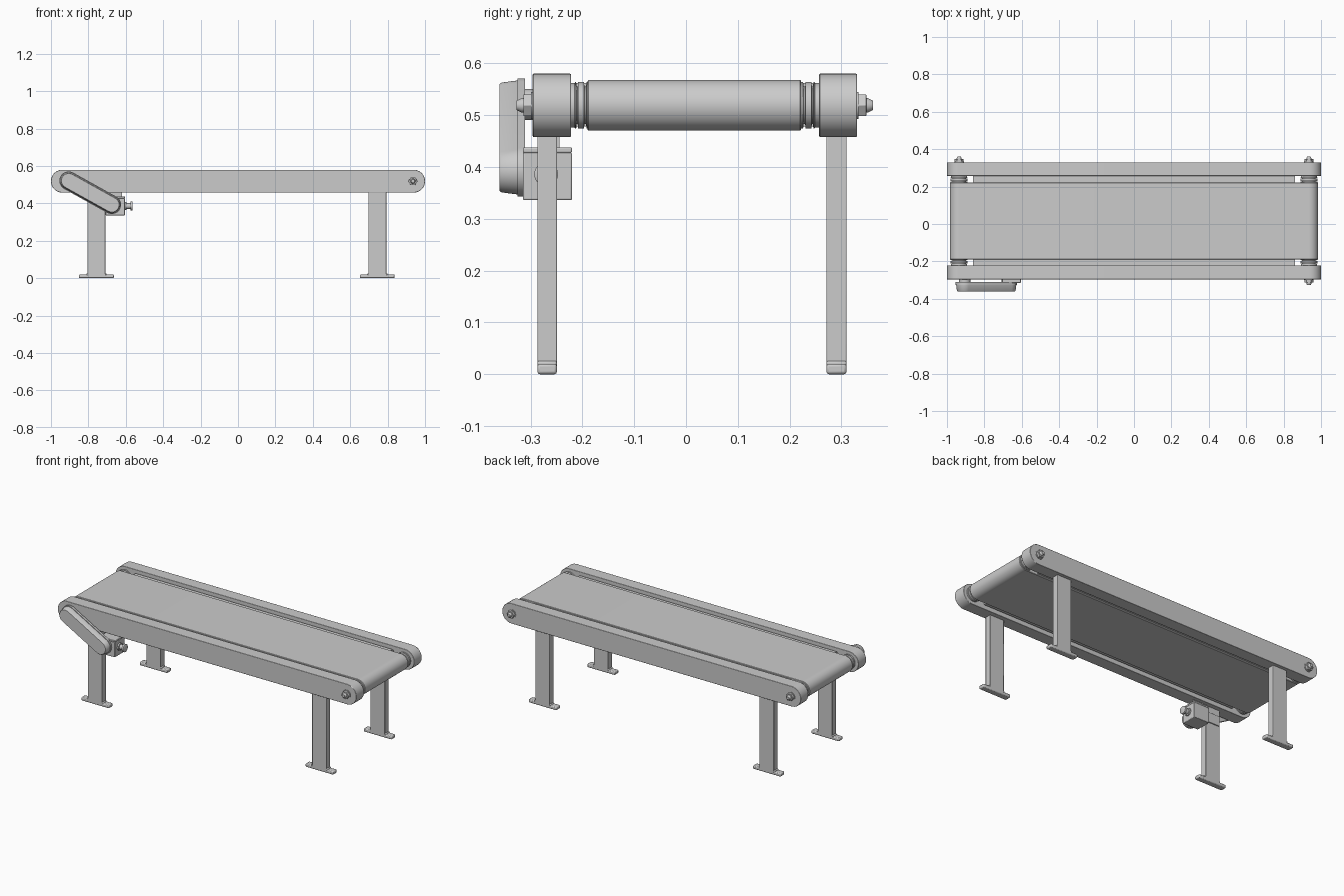
import bpy, bmesh, math

if "Cube" in bpy.data.objects:
    bpy.data.objects.remove(bpy.data.objects["Cube"])

YC = 0.017   # centre line of the conveyor frame
ZA = 0.519   # roller axis height
XA = 0.935   # roller axis distance from centre


def finish(name, bm, bevel=0.0, segments=2):
    bmesh.ops.recalc_face_normals(bm, faces=bm.faces)
    me = bpy.data.meshes.new(name)
    bm.to_mesh(me)
    bm.free()
    ob = bpy.data.objects.new(name, me)
    bpy.context.collection.objects.link(ob)
    bpy.context.view_layer.objects.active = ob
    bpy.ops.object.select_all(action='DESELECT')
    ob.select_set(True)
    if bevel:
        m = ob.modifiers.new("edge", 'BEVEL')
        m.width, m.segments, m.limit_method = bevel, segments, 'ANGLE'
        m.angle_limit = math.radians(50)
    bpy.ops.object.shade_smooth_by_angle(angle=math.radians(35))
    return ob


def outline(c1, c2, r, n):
    """Circle around c1, or a stadium around both centres when they differ."""
    if c1 == c2:
        return [(c1[0] + r * math.cos(2 * math.pi * i / n),
                 c1[1] + r * math.sin(2 * math.pi * i / n)) for i in range(n)]
    a0 = math.atan2(c2[1] - c1[1], c2[0] - c1[0])
    pts = []
    for c, start in ((c2, a0 - math.pi / 2), (c1, a0 + math.pi / 2)):
        for i in range(n // 2 + 1):
            a = start + math.pi * i / (n // 2)
            pts.append((c[0] + r * math.cos(a), c[1] + r * math.sin(a)))
    return pts


def loft(name, profile, c1, c2=None, n=48, axis='y', bevel=0.0):
    """Stack outlines given as (position, radius) along an axis."""
    bm = bmesh.new()
    rings = []
    for d, r in profile:
        rings.append([bm.verts.new((u, d, v) if axis == 'y' else (d, u, v))
                      for u, v in outline(c1, c2 or c1, r, n)])
    for a, b in zip(rings, rings[1:]):
        for i in range(len(a)):
            j = (i + 1) % len(a)
            bm.faces.new((a[i], a[j], b[j], b[i]))
    bm.faces.new(rings[0])
    bm.faces.new(rings[-1])
    return finish(name, bm, bevel)


def box(name, x, y, z, bevel=0.0):
    bm = bmesh.new()
    bmesh.ops.create_cube(bm, size=1)
    for v in bm.verts:
        for k, (lo, hi) in enumerate((x, y, z)):
            v.co[k] = lo if v.co[k] < 0 else hi
    return finish(name, bm, bevel)


L, R = (-XA, ZA), (XA, ZA)

# Side rails
for side, y0, y1 in (("front", -0.296, -0.222), ("back", 0.257, 0.330)):
    loft(side + "_rail", [(y0, 0.061), (y1, 0.061)], (-0.939, ZA), (0.939, ZA), bevel=0.002)

# Belt and the bed that carries it
loft("belt", [(-0.190, 0.047), (-0.188, 0.049), (0.220, 0.049), (0.222, 0.047)], L, R, n=64)
box("belt_bed", (-0.86, 0.86), (-0.214, 0.249), (0.478, 0.562))
for side, y0, y1 in (("front", -0.222, -0.214), ("back", 0.249, 0.257)):
    box(side + "_bed_edge", (-0.86, 0.86), (y0, y1), (0.485, 0.555))

# Rollers with grooved ends
half = [(0.2395, 0.043), (0.232, 0.043), (0.231, 0.045), (0.229, 0.045), (0.228, 0.036),
        (0.226, 0.036), (0.225, 0.045), (0.214, 0.045), (0.213, 0.036), (0.210, 0.036),
        (0.209, 0.045), (0.200, 0.045)]
profile = [(YC - d, r) for d, r in half] + [(YC + d, r) for d, r in reversed(half)]
for side, c in (("drive", L), ("idle", R)):
    loft(side + "_roller", profile, c)


# Axle nuts
def axle_nut(name, x, y, s):
    c = (x, ZA)
    loft(name + "_washer", [(y, 0.026), (y + s * 0.003, 0.026)], c, n=32)
    loft(name + "_nut", [(y, 0.024), (y + s * 0.018, 0.024)], c, n=6, bevel=0.001)
    loft(name + "_tip", [(y + s * 0.017, 0.014), (y + s * 0.021, 0.014), (y + s * 0.031, 0.009)], c, n=24)


axle_nut("idle_front", XA, -0.296, -1)
axle_nut("idle_back", XA, 0.330, 1)
axle_nut("drive_back", -XA, 0.330, 1)

# Legs and feet
for end, xc in (("left", -0.757), ("right", 0.745)):
    for side, y0, y1 in (("front", -0.287, -0.249), ("back", 0.271, 0.310)):
        box(f"{end}_{side}_leg", (xc - 0.048, xc + 0.048), (y0, y1), (0.01, 0.465), 0.002)
        box(f"{end}_{side}_foot", (xc - 0.093, xc + 0.093), (y0, y1), (0, 0.020), 0.005)
        box(f"{end}_{side}_foot_collar", (xc - 0.054, xc + 0.054), (y0, y1), (0.015, 0.026), 0.004)

# Drive cover: flange plus tapered shell between the two pulleys
P, Q = (-0.905, 0.521), (-0.675, 0.393)
loft("drive_cover", [(-0.311, 0.050), (-0.325, 0.050), (-0.325, 0.046), (-0.356, 0.042), (-0.360, 0.039)], P, Q)
loft("drive_hub", [(-0.315, 0.030), (-0.290, 0.030)], P)

# Gearbox, its mounting bracket and the motor stub
box("gearbox", (-0.708, -0.605), (-0.315, -0.220), (0.336, 0.428), 0.003)
box("gearbox_lid", (-0.706, -0.605), (-0.315, -0.220), (0.427, 0.438), 0.003)
box("gearbox_bracket", (-0.80, -0.69), (-0.251, -0.243), (0.36, 0.42), 0.001)
box("rail_bracket", (-0.715, -0.62), (-0.252, -0.244), (0.435, 0.46))
loft("motor_stub", [(-0.610, 0.022), (-0.597, 0.022), (-0.596, 0.015), (-0.576, 0.015), (-0.575, 0.023),
                    (-0.565, 0.023), (-0.563, 0.020)], (-0.270, 0.386), axis='x', n=32)
